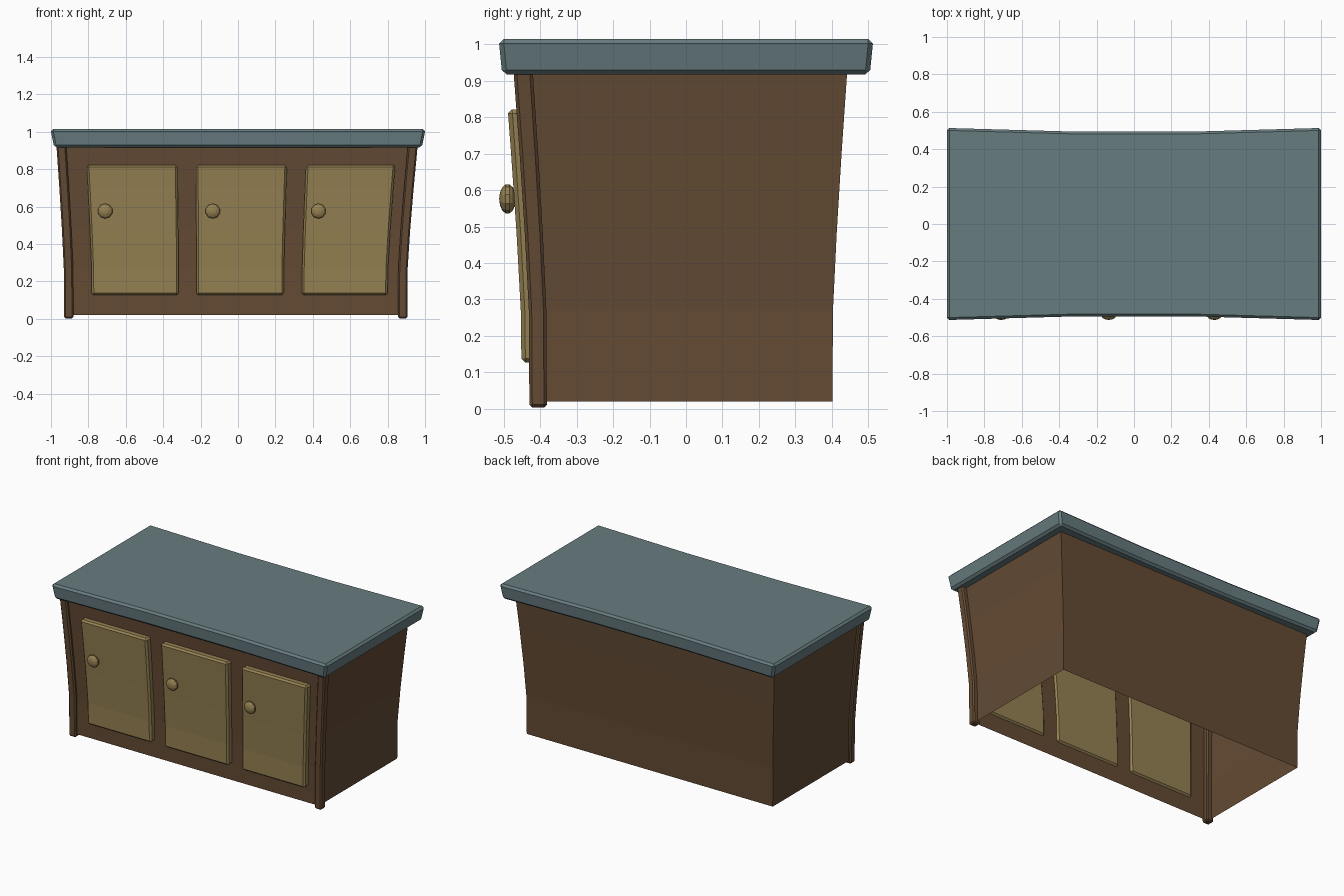
import bpy, bmesh
from mathutils import Vector

if "Cube" in bpy.data.objects:
    bpy.data.objects.remove(bpy.data.objects["Cube"])


def material(name, rgb):
    m = bpy.data.materials.new(name)
    m.diffuse_color = (*rgb, 1)
    m.use_nodes = True
    m.node_tree.nodes["Principled BSDF"].inputs["Base Color"].default_value = m.diffuse_color
    return m


WOOD = material("dark_wood", (0.127, 0.07, 0.034))
PANEL = material("light_wood", (0.30, 0.22, 0.085))
SLATE = material("slate", (0.135, 0.20, 0.215))


def flare(p):
    """Widen the upper part of the cabinet in a soft curve."""
    f = max(0, (p.z - 0.22) / 0.70) ** 1.25
    return Vector((p.x + f * (0.052 * p.x + 0.008), p.y * (1 + 0.1 * f), p.z))


def bow(p):
    """Counter: sides taper downward, long edges curve in at the middle."""
    k = 0.983 + 0.017 * min(1, (p.z - 0.915) / 0.085)
    pinch = 1 - 0.036 * min(1, max(0, (0.985 - abs(p.x)) / 0.64))
    return Vector((p.x * k, p.y * k * pinch, p.z))


def box(name, lo, hi, mat, warp, bevel=0, cuts=(), axis=2, is_open=False):
    lo, hi = Vector(lo), Vector(hi)
    bm = bmesh.new()
    bmesh.ops.create_cube(bm, size=1)
    for v in bm.verts:
        v.co = Vector([(lo[i] + hi[i]) / 2 + v.co[i] * (hi[i] - lo[i]) for i in range(3)])
    if is_open:
        ends = [f for f in bm.faces if abs(f.normal.z) > 0.9]
        bmesh.ops.delete(bm, geom=ends, context='FACES_ONLY')
    if bevel:
        bmesh.ops.bevel(bm, geom=bm.edges[:], offset=bevel, segments=1,
                        affect='EDGES', profile=0.5)
    n = Vector((0, 0, 0))
    n[axis] = 1
    for c in cuts:
        bmesh.ops.bisect_plane(bm, geom=bm.verts[:] + bm.edges[:] + bm.faces[:],
                               plane_co=n * c, plane_no=n)
    for v in bm.verts:
        v.co = warp(v.co)
    return finish(name, bm, mat)


def finish(name, bm, mat):
    me = bpy.data.meshes.new(name)
    bm.to_mesh(me)
    bm.free()
    me.materials.append(mat)
    ob = bpy.data.objects.new(name, me)
    bpy.context.collection.objects.link(ob)
    return ob


LEVELS = (0.27, 0.48, 0.70)

# Cabinet shell, open underneath
box("cabinet_body", (-0.912, -0.412, 0.02), (0.876, 0.402, 0.93), WOOD, flare,
    cuts=LEVELS, is_open=True)

# Front corner posts
for side, x in (("left", -0.905), ("right", 0.88)):
    box(side + "_post", (x - 0.025, -0.43, 0.003), (x + 0.025, -0.382, 0.93), WOOD, flare,
        bevel=0.008, cuts=LEVELS)

# Doors, each with a flattened round knob
doors = (("left", -0.782, -0.317, -0.71),
         ("middle", -0.222, 0.245, -0.135),
         ("right", 0.342, 0.80, 0.43))
for side, x0, x1, kx in doors:
    box(side + "_door", (x0, -0.452, 0.127), (x1, -0.402, 0.822), PANEL, flare,
        bevel=0.011, cuts=LEVELS)
    bm = bmesh.new()
    bmesh.ops.create_uvsphere(bm, u_segments=10, v_segments=7, radius=1)
    for v in bm.verts:
        v.co = Vector((kx + v.co.x * 0.041, -0.49 - v.co.z * 0.023, 0.576 + v.co.y * 0.041))
    bmesh.ops.recalc_face_normals(bm, faces=bm.faces[:])
    finish(side + "_knob", bm, PANEL)

# Counter slab
box("countertop", (-1, -0.513, 0.917), (1, 0.513, 1.015), SLATE, bow,
    bevel=0.013, cuts=(-0.34, 0.34), axis=0)
